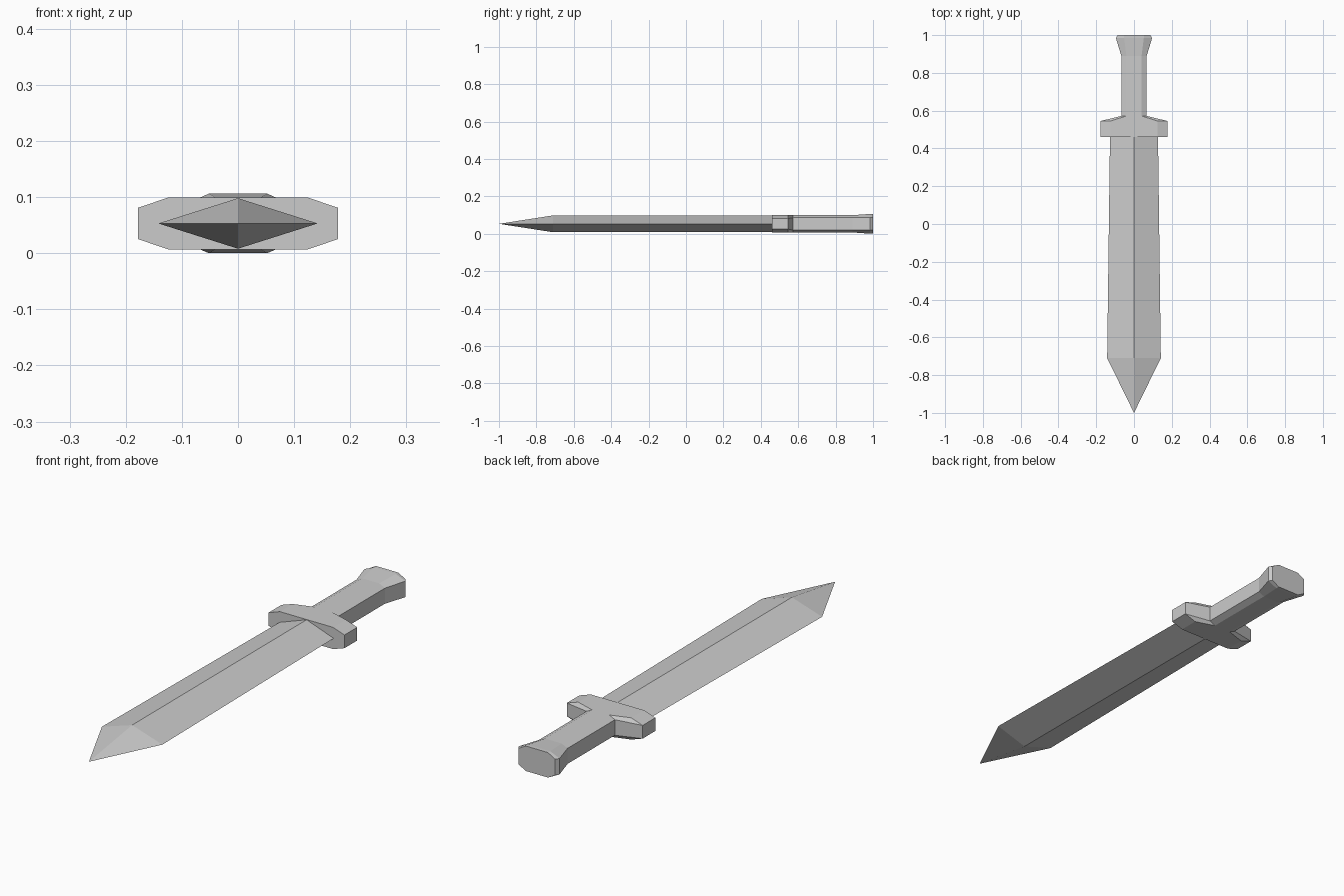
import bpy, bmesh

if "Cube" in bpy.data.objects:
    bpy.data.objects.remove(bpy.data.objects["Cube"])

MID = 0.053  # height of the sword's centre plane

steel = bpy.data.materials.new("steel_grey")
steel.diffuse_color = (0.6, 0.6, 0.6, 1)
steel.use_nodes = True
steel.node_tree.nodes["Principled BSDF"].inputs["Base Color"].default_value = steel.diffuse_color


def diamond(y, w, h):
    return [(w, y, MID), (0, y, MID + h), (-w, y, MID), (0, y, MID - h)]


def octagon(y, w, h, top_w, side_h):
    q = [(w, -side_h), (w, side_h), (top_w, h), (-top_w, h),
         (-w, side_h), (-w, -side_h), (-top_w, -h), (top_w, -h)]
    return [(x, y, MID + z) for x, z in q]


def loft(name, sections, tip=None):
    """Skin cross-sections from front to back, with an optional front point."""
    bm = bmesh.new()
    rings = [[bm.verts.new(p) for p in s] for s in sections]
    n = len(rings[0])
    for a, b in zip(rings, rings[1:]):
        for i in range(n):
            j = (i + 1) % n
            bm.faces.new((a[i], a[j], b[j], b[i]))
    if tip:
        t = bm.verts.new(tip)
        for i in range(n):
            bm.faces.new((t, rings[0][(i + 1) % n], rings[0][i]))
    else:
        bm.faces.new(rings[0])
    bm.faces.new(rings[-1])
    bmesh.ops.recalc_face_normals(bm, faces=bm.faces)
    mesh = bpy.data.meshes.new(name)
    bm.to_mesh(mesh)
    bm.free()
    mesh.materials.append(steel)
    obj = bpy.data.objects.new(name, mesh)
    bpy.context.collection.objects.link(obj)


# Shared cross-sections where the hilt parts meet
grip_front = octagon(0.572, 0.067, 0.046, 0.040, 0.033)
grip_back = octagon(0.89, 0.067, 0.046, 0.040, 0.033)

# Blade with a central ridge and a point
loft("blade", [diamond(-0.71, 0.142, 0.045), diamond(0.47, 0.127, 0.045)],
     tip=(0, -1, MID))

# Crossguard, tapering back into the grip
loft("guard", [octagon(0.46, 0.178, 0.046, 0.125, 0.028),
               octagon(0.545, 0.178, 0.046, 0.125, 0.028), grip_front])

# Grip
loft("grip", [grip_front, grip_back])

# Flared pommel with bevelled sides at the end
loft("pommel", [grip_back, octagon(0.985, 0.096, 0.053, 0.052, 0.034),
                octagon(1.0, 0.086, 0.053, 0.052, 0.034)])
